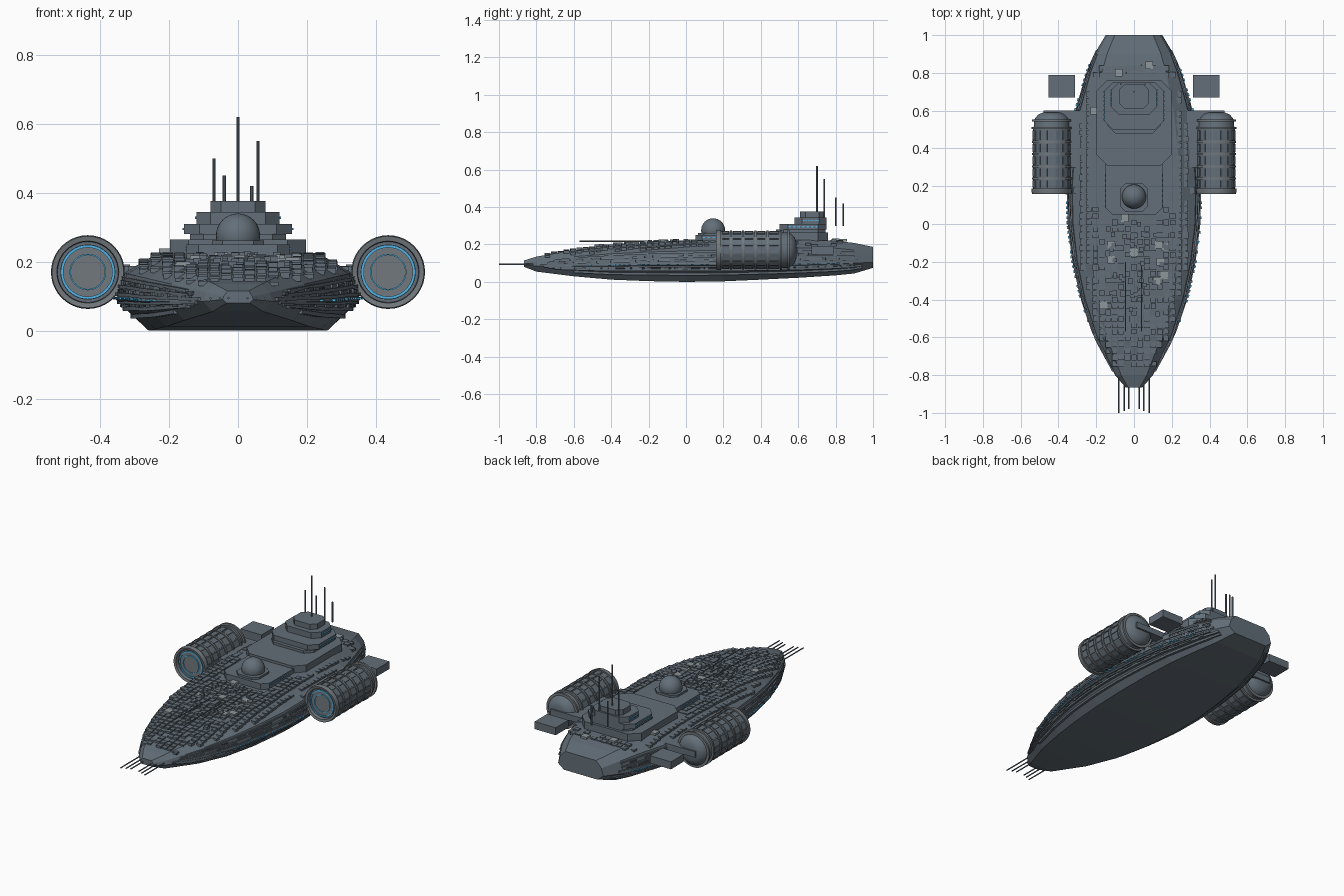
import bpy, bmesh, math, random
from mathutils import Matrix, Vector

random.seed(7)
default = bpy.data.objects.get("Cube")
if default:
    bpy.data.objects.remove(default)


def material(name, color):
    m = bpy.data.materials.new(name)
    m.use_nodes = True
    m.diffuse_color = (*color, 1)
    m.node_tree.nodes["Principled BSDF"].inputs["Base Color"].default_value = (*color, 1)
    return m


HULL, DARK, LIGHT, GLOW, TRIM = range(5)
MATS = [material("hull grey", (.125, .158, .188)),
        material("dark grey", (.08, .1, .118)),
        material("light panel grey", (.27, .31, .33)),
        material("glow blue", (.08, .45, .78)),
        material("trim grey", (.17, .19, .205))]


def finish(name, bm, smooth=False):
    bmesh.ops.recalc_face_normals(bm, faces=bm.faces)
    mesh = bpy.data.meshes.new(name)
    bm.to_mesh(mesh)
    bm.free()
    for m in MATS:
        mesh.materials.append(m)
    ob = bpy.data.objects.new(name, mesh)
    bpy.context.collection.objects.link(ob)
    if smooth:
        bpy.ops.object.select_all(action='DESELECT')
        bpy.context.view_layer.objects.active = ob
        ob.select_set(True)
        bpy.ops.object.shade_smooth_by_angle(angle=math.radians(35))


def box(bm, center, size, mat=HULL, rot=None):
    m = Matrix.Translation(center) @ (rot or Matrix()) @ Matrix.Diagonal((*size, 1))
    made = bmesh.ops.create_cube(bm, size=1, matrix=m)
    for f in {f for v in made["verts"] for f in v.link_faces}:
        f.material_index = mat


def rod(bm, a, b, r):
    a, b = Vector(a), Vector(b)
    rot = (b - a).to_track_quat('Z', 'Y').to_matrix().to_4x4()
    bmesh.ops.create_cone(bm, segments=8, radius1=r, radius2=r, depth=(b - a).length,
                          cap_ends=True, matrix=Matrix.Translation((a + b) / 2) @ rot)


def loft(bm, rings, mat=HULL, closed=False):
    loops = [[bm.verts.new(p) for p in ring] for ring in rings]
    pairs = list(zip(loops, loops[1:] + loops[:1])) if closed else list(zip(loops, loops[1:]))
    for a, b in pairs:
        for i in range(len(a)):
            j = (i + 1) % len(a)
            bm.faces.new((a[i], a[j], b[j], b[i])).material_index = mat
    if not closed:
        for end in (loops[0], loops[-1]):
            bm.faces.new(end).material_index = mat


# Hull stations: y, half width, then heights of keel, waist, shoulder, deck
STATIONS = [(-.865, .045, .08, .09, .1, .115), (-.8, .1, .055, .085, .11, .135),
            (-.6, .21, .03, .085, .135, .17), (-.4, .28, .012, .085, .15, .19),
            (-.2, .325, .004, .09, .16, .205), (0, .35, 0, .09, .165, .212),
            (.2, .355, .003, .09, .17, .22), (.4, .34, .012, .09, .175, .225),
            (.6, .31, .022, .09, .18, .225), (.8, .25, .035, .095, .18, .22),
            (.9, .21, .045, .1, .17, .208), (1, .15, .075, .105, .15, .187)]
WIDTHS = (.74, 1, .92, .68)


def section(y):
    for a, b in zip(STATIONS, STATIONS[1:]):
        if y <= b[0]:
            t = (y - a[0]) / (b[0] - a[0])
            s = [p + (q - p) * t for p, q in zip(a, b)]
            return [(s[1] * k, z) for k, z in zip(WIDTHS, s[2:])]


def side_point(y, t):
    pts = section(y)
    i = min(int(t), 2)
    return Vector(pts[i]).lerp(Vector(pts[i + 1]), t - i)


def deck_z(x, y):
    (sx, sz), (dx, dz) = section(y)[2:]
    return dz if abs(x) < dx else dz + (sz - dz) * (abs(x) - dx) / (sx - dx)


bm = bmesh.new()
loft(bm, [[(x, s[0], z) for x, z in section(s[0])] +
          [(-x, s[0], z) for x, z in reversed(section(s[0]))] for s in STATIONS])
finish("hull", bm)

# Armour ledges that follow the hull side
bm = bmesh.new()
for t, y0, y1, out, high in [(.45, -.6, .94, .008, .012), (.7, -.7, .94, .008, .012),
                             (.9, -.76, .9, .006, .008), (1.2, -.78, .92, .007, .01),
                             (1.5, -.72, .9, .008, .01), (1.8, -.7, .9, .007, .01)]:
    for side in (1, -1):
        rings = []
        for i in range(25):
            y = y0 + (y1 - y0) * i / 24
            x, z = side_point(y, t)
            rings.append([(side * (x + dx), y, z + dz) for dx, dz in
                          ((-.015, -high / 2), (out, -high / 2), (out, high / 2), (-.015, high / 2))])
        loft(bm, rings)
finish("side_ledges", bm)

# Side blocks, and lit windows in the gap along the waist
blocks, windows = bmesh.new(), bmesh.new()
for side in (1, -1):
    for t in (.8, 1.05, 1.34, 1.65):
        y = -.72
        while y < .86:
            step = random.uniform(.02, .06)
            x, z = side_point(y, t)
            ahead = side_point(y + .02, t)
            rot = Matrix.Rotation(-side * math.atan2(ahead.x - x, .02), 4, 'Z')
            if t == 1.05:
                step = .026
                if y > -.55 and random.random() < .7:
                    box(windows, (side * (x + .003), y, z), (.012, .014, .006), GLOW, rot)
            elif random.random() < .75:
                box(blocks, (side * x, y, z), (.012, step * .85, random.uniform(.006, .014)),
                    random.choice((HULL, HULL, HULL, DARK)), rot)
            y += step
finish("side_blocks", blocks)
finish("side_windows", windows)

# Deck plating, kept clear of the superstructure
bm = bmesh.new()
pitch = .034
for row in range(47):
    y = -.74 + row * pitch
    for col in range(-10, 11):
        x = col * pitch
        if abs(x) > section(y)[2][0] - .02 or random.random() < .08:
            continue
        if y > .03 and abs(x) < (.16 if y < .3 else .21) and y < .78:
            continue
        high = random.uniform(.004, .011) if y < .1 else random.uniform(.003, .007)
        box(bm, (x, y, deck_z(x, y) + high / 2 - .003),
            (pitch * random.uniform(.75, .97), pitch * random.uniform(.75, .97), high + .006))
finish("deck_plating", bm)

# Light square hatches scattered over the deck
bm = bmesh.new()
for x, y in [(-.08, .8), (.08, .84), (-.21, .6), (.17, .68), (-.12, -.11), (.13, -.11), (-.12, -.19),
             (0, -.15), (.165, -.12), (.16, -.27), (.14, -.2), (.12, -.3), (-.16, -.43), (-.05, .03)]:
    box(bm, (x, y, deck_z(x, y) + .007), (.04, .04, .012), LIGHT)
finish("deck_hatches", bm)

# Small raised deck housings and long deck barrels
bm = bmesh.new()
for i in range(32):
    x, y = random.uniform(-.17, .17), random.uniform(-.5, .04)
    box(bm, (x, y, deck_z(x, y) + .007), (.022, random.uniform(.02, .035), .022))
for x in (-.045, .04):
    rod(bm, (x, -.57, .217), (x, -.2, .217), .003)
finish("deck_housings", bm)


def tier(name, half, y0, y1, z0, z1, cut):
    # Octagonal slab with clipped corners
    outline = [(half, y0 + cut), (half, y1 - cut), (half - cut, y1), (cut - half, y1),
               (-half, y1 - cut), (-half, y0 + cut), (cut - half, y0), (half - cut, y0)]
    b = bmesh.new()
    loft(b, [[(x, y, z) for x, y in outline] for z in (z0, z1)])
    finish(name, b)


tier("dome_platform", .15, .05, .36, .19, .25, .035)
tier("dome_base", .075, .065, .215, .25, .262, .03)
tier("main_platform", .198, .31, .76, .19, .265, .055)
tier("main_platform_neck", .14, .48, .745, .265, .28, .04)
tier("bridge_lower", .157, .5, .75, .28, .31, .045)
tier("bridge_middle", .12, .58, .75, .308, .345, .04)
tier("bridge_upper", .08, .61, .74, .345, .376, .03)

bm = bmesh.new()
bmesh.ops.create_uvsphere(bm, u_segments=32, v_segments=16, radius=.064,
                          matrix=Matrix.Translation((0, .145, .276)))
finish("sensor_dome", bm, smooth=True)

# Lit window plates on the superstructure
bm = bmesh.new()
for side in (1, -1):
    for i in range(7):
        box(bm, (side * .15, .095 + i * .027, .238), (.009, .014, .006), GLOW)
        box(bm, (side * .157, .555 + i * .024, .295), (.009, .012, .006), GLOW)
        box(bm, (side * .12, .63 + i * .013, .328), (.009, .009, .007), GLOW)
finish("tower_windows", bm)

bm = bmesh.new()
for x, y, base, top in [(0, .7, .37, .62), (.058, .74, .34, .55), (-.07, .74, .34, .5),
                        (-.04, .8, .3, .45), (.04, .84, .3, .42)]:
    rod(bm, (x, y, base), (x, y, top), .0045)
finish("antennas", bm)

bm = bmesh.new()
for side in (1, -1):
    for x, tip in ((.08, -1), (.052, -.99), (.027, -.98)):
        rod(bm, (side * x, -.78, .094), (side * x, tip, .094), .0035)
finish("bow_spikes", bm)

# Engine pods: lathed body, raised bands, plating and glowing intake rings
POD_X, POD_Z, SIDES = .436, .17, 40
BODY = [(.185, .099), (.5, .099), (.52, .094), (.54, .094), (.56, .088), (.58, .07), (.59, .045)]
LIP = [(.175, .088), (.163, .09), (.16, .104), (.175, .107), (.187, .107), (.187, .088)]


def lathe(bm, profile, x0, mat=HULL, closed=False):
    loft(bm, [[(x0 + r * math.cos(a), y, POD_Z + r * math.sin(a)) for a in
               (math.tau * k / SIDES for k in range(SIDES))] for y, r in profile], mat, closed)


for side, label in ((1, "left"), (-1, "right")):
    x0 = side * POD_X
    bm = bmesh.new()
    lathe(bm, BODY, x0)
    finish(label + "_engine_pod", bm, smooth=True)
    bm = bmesh.new()
    lathe(bm, LIP, x0, TRIM, True)
    lathe(bm, [(.177, .08), (.185, .08)], x0, TRIM)
    for y, r in ((.235, .105), (.3, .105), (.365, .105), (.43, .105), (.502, .107), (.542, .105)):
        lathe(bm, [(y, .09), (y, r), (y + .011, r), (y + .011, .09)], x0, TRIM, True)
    finish(label + "_pod_bands", bm, smooth=True)
    bm = bmesh.new()
    for y, length in ((.212, .035), (.272, .042), (.337, .042), (.402, .042), (.47, .048)):
        for k in range(16):
            spin = Matrix.Rotation(math.tau * k / 16, 4, 'Y')
            place = Vector((x0, y, POD_Z)) + spin @ Vector((.098, 0, 0))
            box(bm, place, (.008, length, .032), HULL, spin)
    finish(label + "_pod_plating", bm)
    bm = bmesh.new()
    for r, wide in ((.071, .008), (.049, .004)):
        lathe(bm, [(.178, r), (.172, r), (.172, r + wide), (.178, r + wide)], x0, GLOW, True)
    finish(label + "_intake_rings", bm)
    bm = bmesh.new()
    box(bm, (side * .38, .45, POD_Z), (.2, .3, .035))
    box(bm, (side * .395, .59, POD_Z), (.17, .02, .035))
    finish(label + "_pod_strut", bm)
    bm = bmesh.new()
    box(bm, (side * .383, .73, POD_Z), (.14, .12, .045))
    finish(label + "_stern_block", bm)
